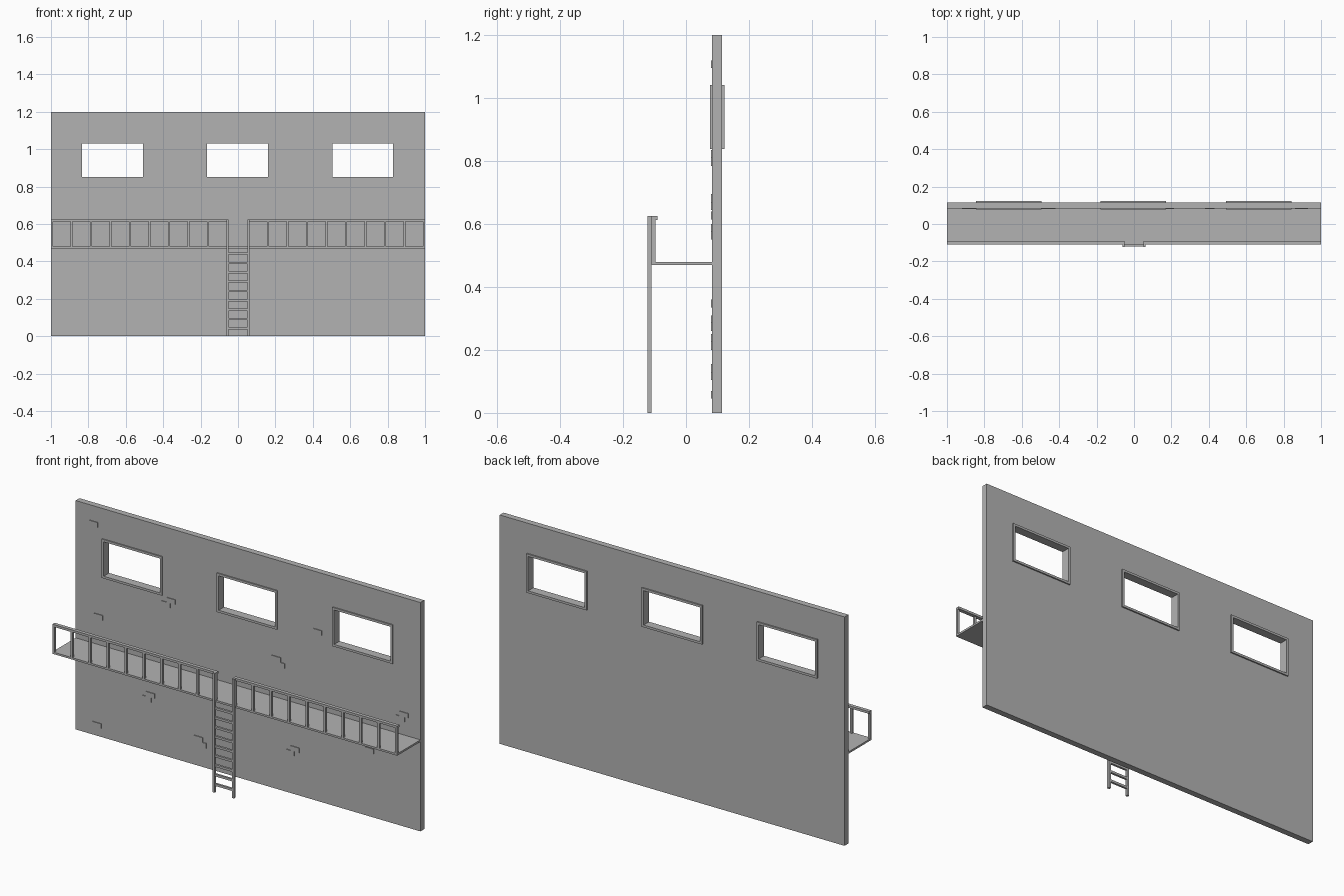
import bpy
import bmesh

default = bpy.data.objects.get("Cube")
if default:
    bpy.data.objects.remove(default, do_unlink=True)

# One plain grey for everything
grey = bpy.data.materials.new("concrete_grey")
grey.use_nodes = True
colour = (0.45, 0.45, 0.45, 1)
grey.diffuse_color = colour
grey.node_tree.nodes["Principled BSDF"].inputs["Base Color"].default_value = colour


def add_box(bm, xs, ys, zs):
    """Add a box spanning three (low, high) ranges."""
    corners = bmesh.ops.create_cube(bm, size=1)["verts"]
    for v in corners:
        for axis, span in enumerate((xs, ys, zs)):
            v.co[axis] = span[1] if v.co[axis] > 0 else span[0]


def finish(name, bm):
    bmesh.ops.recalc_face_normals(bm, faces=bm.faces)
    mesh = bpy.data.meshes.new(name)
    bm.to_mesh(mesh)
    bm.free()
    mesh.materials.append(grey)
    obj = bpy.data.objects.new(name, mesh)
    bpy.context.scene.collection.objects.link(obj)
    return obj


WALL_FRONT, WALL_BACK = 0.083, 0.115
WINDOW_X = (-0.67, -0.003, 0.667)
HALF_W, SILL, HEAD = 0.163, 0.85, 1.03
FRAME = 0.012

# Wall: a sheet split at the window edges, openings left out, then extruded
x_cuts = [-1] + [c + s * HALF_W for c in WINDOW_X for s in (-1, 1)] + [1]
z_cuts = [0, SILL, HEAD, 1.2]
bm = bmesh.new()
grid = [[bm.verts.new((x, WALL_FRONT, z)) for z in z_cuts] for x in x_cuts]
for i in range(len(x_cuts) - 1):
    for j in range(len(z_cuts) - 1):
        if not (j == 1 and i % 2 == 1):
            bm.faces.new((grid[i][j], grid[i + 1][j], grid[i + 1][j + 1], grid[i][j + 1]))
sheet = bmesh.ops.extrude_face_region(bm, geom=bm.faces[:])
for v in sheet["geom"]:
    if isinstance(v, bmesh.types.BMVert):
        v.co.y = WALL_BACK
finish("wall", bm)

# Window frames standing slightly proud on both sides
for side, cx in zip(("right", "centre", "left"), WINDOW_X):
    bm = bmesh.new()
    depth = (0.077, 0.122)
    x0, x1 = cx - HALF_W, cx + HALF_W
    add_box(bm, (x0 - FRAME, x1 + FRAME), depth, (HEAD, HEAD + FRAME))
    add_box(bm, (x0 - FRAME, x1 + FRAME), depth, (SILL - FRAME, SILL))
    add_box(bm, (x0 - FRAME, x0), depth, (SILL, HEAD))
    add_box(bm, (x1, x1 + FRAME), depth, (SILL, HEAD))
    finish("window_frame_" + side, bm)

# Walkway
bm = bmesh.new()
add_box(bm, (-1, 1), (-0.109, WALL_FRONT), (0.47, 0.48))
finish("walkway", bm)

# Railings either side of the ladder
for side, s in (("left", 1), ("right", -1)):
    bm = bmesh.new()
    add_box(bm, sorted((s * 0.05, s)), (-0.109, -0.09), (0.613, 0.625))
    for k in range(10):
        px = s * (0.994 - k * 0.1042)
        add_box(bm, (px - 0.006, px + 0.006), (-0.109, -0.097), (0.48, 0.613))
    finish("railing_" + side, bm)

# Ladder
bm = bmesh.new()
for s in (-1, 1):
    add_box(bm, sorted((s * 0.05, s * 0.062)), (-0.122, -0.109), (0, 0.625))
for k in range(9):
    z = 0.042 + k * 0.05
    add_box(bm, (-0.05, 0.05), (-0.121, -0.11), (z - 0.006, z + 0.006))
finish("ladder", bm)

# Exposed bricks: upper left-hand corner given as right edge and top edge
bricks = [(-0.87, 1.12), (-0.42, 0.835), (-0.45, 0.81), (-0.84, 0.64),
          (0.43, 0.90), (0.19, 0.695), (0.215, 0.67), (-0.54, 0.31),
          (-0.56, 0.285), (-0.85, 0.07), (-0.26, 0.155), (-0.24, 0.13),
          (0.30, 0.25), (0.27, 0.225), (0.73, 0.36), (0.93, 0.60), (0.91, 0.575)]
bm = bmesh.new()
for x, z in bricks:
    add_box(bm, (x - 0.05, x), (0.079, WALL_FRONT + 0.002), (z - 0.025, z))
finish("exposed_bricks", bm)
